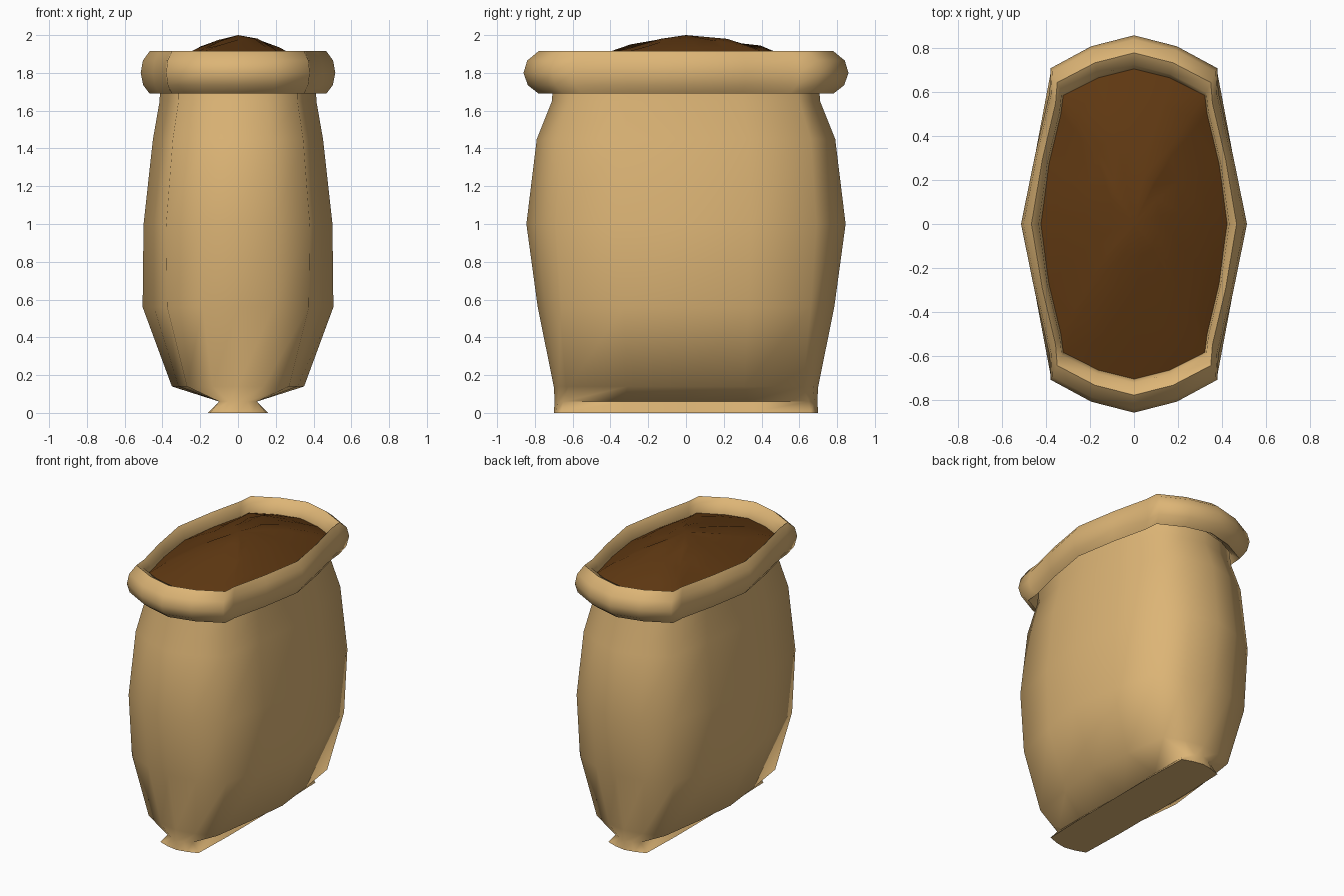
import bpy, bmesh, math, random

if "Cube" in bpy.data.objects:
    bpy.data.objects.remove(bpy.data.objects["Cube"])

random.seed(4)


def material(name, color):
    m = bpy.data.materials.new(name)
    m.diffuse_color = (*color, 1)
    m.use_nodes = True
    m.node_tree.nodes["Principled BSDF"].inputs["Base Color"].default_value = m.diffuse_color
    return m


def mirror4(quarter):
    """Closed outline from a quarter running from +x (y=0) to +y (x=0)."""
    half = quarter + [(-x, y) for x, y in quarter[-2::-1]]
    return half + [(x, -y) for x, y in half[-2:0:-1]]


def loft(name, rings, mat, closed=False, cap_start=False, apex=None, angle=60):
    bm = bmesh.new()
    loops = [[bm.verts.new(p) for p in r] for r in rings]
    pairs = list(zip(loops, loops[1:]))
    if closed:
        pairs.append((loops[-1], loops[0]))
    n = len(loops[0])
    for a, b in pairs:
        for i in range(n):
            j = (i + 1) % n
            bm.faces.new((a[i], a[j], b[j], b[i]))
    if cap_start:
        bm.faces.new(loops[0][::-1])
    if apex:
        top = bm.verts.new(apex)
        for i in range(n):
            bm.faces.new((loops[-1][i], loops[-1][(i + 1) % n], top))
    bmesh.ops.recalc_face_normals(bm, faces=bm.faces)
    if apex:
        # open mound: make the surface face up
        bm.normal_update()
        if sum(f.normal.z for f in bm.faces) < 0:
            bmesh.ops.reverse_faces(bm, faces=bm.faces)
    me = bpy.data.meshes.new(name)
    bm.to_mesh(me)
    bm.free()
    me.materials.append(mat)
    ob = bpy.data.objects.new(name, me)
    bpy.context.collection.objects.link(ob)
    bpy.ops.object.select_all(action='DESELECT')
    ob.select_set(True)
    bpy.context.view_layer.objects.active = ob
    bpy.ops.object.shade_smooth_by_angle(angle=math.radians(angle))
    return ob


cloth = material("cloth", (0.72, 0.46, 0.18))
soil = material("soil", (0.115, 0.04, 0.006))

# Sack body: z, side x, corner x, corner y, end y
sections = [
    (0.00, 0.16, 0.15, 0.66, 0.70),
    (0.06, 0.09, 0.10, 0.65, 0.695),
    (0.14, 0.35, 0.27, 0.62, 0.70),
    (0.56, 0.505, 0.375, 0.66, 0.785),
    (1.00, 0.50, 0.38, 0.69, 0.845),
    (1.45, 0.45, 0.345, 0.66, 0.79),
    (1.65, 0.415, 0.315, 0.60, 0.71),
    (1.80, 0.41, 0.31, 0.58, 0.70),
]
body_rings = []
for z, sx, cx, cy, ey in sections:
    quarter = [(sx, 0), ((sx + cx) / 2 + 0.005, cy / 2), (cx, cy),
               (cx / 2, cy + 0.67 * (ey - cy)), (0, ey)]
    body_rings.append([(x, y, z) for x, y in mirror4(quarter)])
loft("sack_body", body_rings, cloth, cap_start=True)

# Rolled rim: an octagonal roll swept between inner and outer outlines
outer = mirror4([(0.515, 0), (0.45, 0.32), (0.385, 0.60), (0.38, 0.71),
                 (0.195, 0.81), (0, 0.86)])
inner = mirror4([(0.42, 0), (0.385, 0.27), (0.33, 0.50), (0.32, 0.58),
                 (0.16, 0.66), (0, 0.70)])
roll = [(0.5, 1.69), (0.86, 1.735), (1.0, 1.80), (0.88, 1.865),
        (0.5, 1.915), (0.15, 1.885), (0.0, 1.80), (0.12, 1.73)]
rim_rings = [[(a[0] + (b[0] - a[0]) * t, a[1] + (b[1] - a[1]) * t, z)
              for a, b in zip(inner, outer)] for t, z in roll]
loft("rolled_rim", rim_rings, cloth, closed=True)

# Lumpy soil mound: scale, z, shift towards +y, lumpiness
soil_rings = []
for s, z, dy, lump in [(1.03, 1.82, 0, 0), (0.8, 1.875, 0.02, 0.01),
                       (0.52, 1.935, 0.05, 0.016), (0.27, 1.972, 0.04, 0.01)]:
    soil_rings.append([(x * s, y * s + dy, z + random.uniform(-lump, lump))
                       for x, y in inner])
loft("soil_mound", soil_rings, soil, apex=(0, 0, 2.0))
